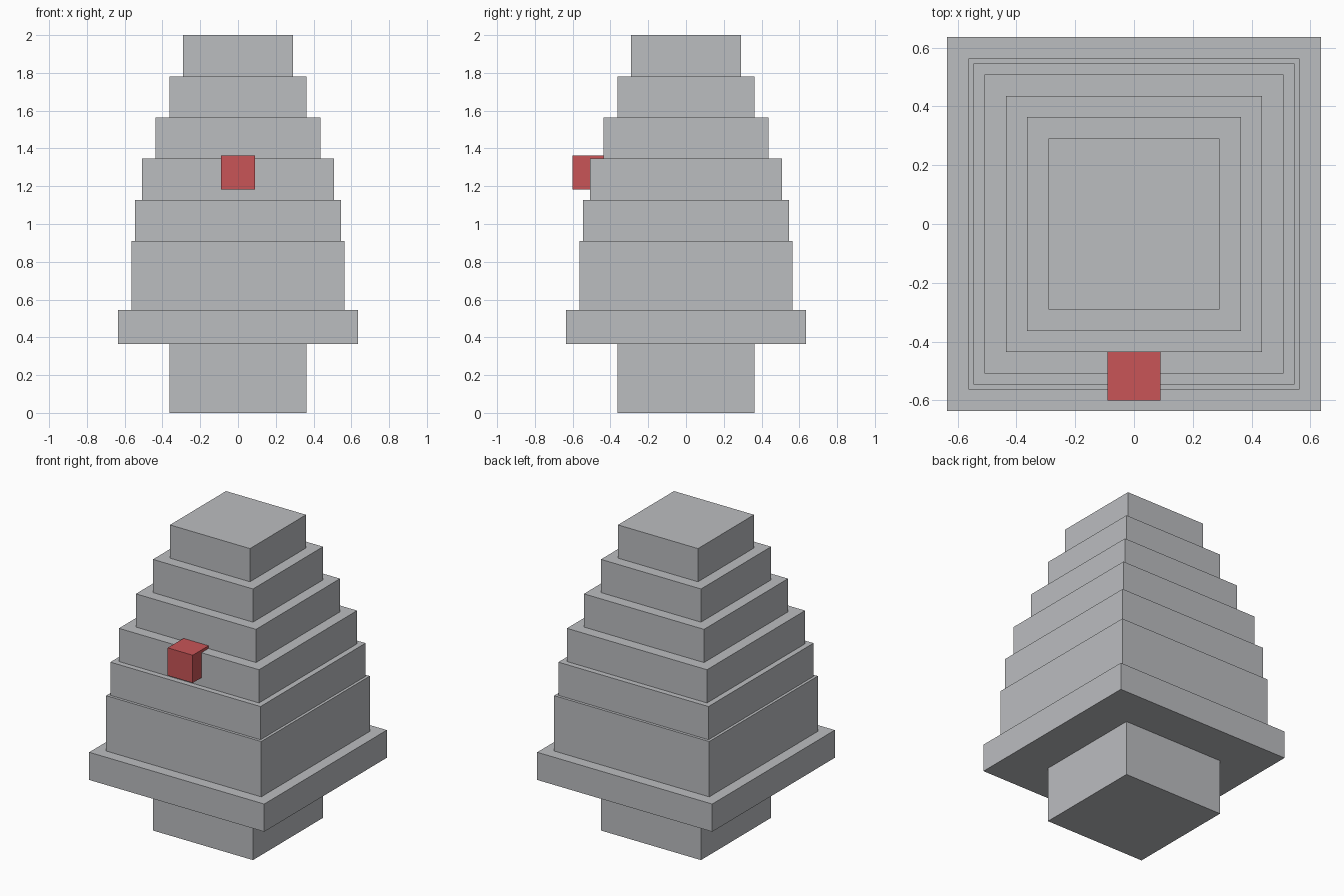
import bpy
import bmesh
from mathutils import Matrix

cube = bpy.data.objects.get("Cube")
if cube:
    bpy.data.objects.remove(cube, do_unlink=True)

UNIT = 2 / 55  # building module: the tower is 55 modules tall


def make_material(name, rgb):
    mat = bpy.data.materials.new(name)
    mat.use_nodes = True
    color = (*rgb, 1)
    mat.diffuse_color = color
    mat.node_tree.nodes["Principled BSDF"].inputs["Base Color"].default_value = color
    return mat


def box(name, size, center, mat):
    """Flat-sided box, size and centre in modules."""
    bm = bmesh.new()
    bmesh.ops.create_cube(bm, size=UNIT, matrix=Matrix.Diagonal((*size, 1)))
    mesh = bpy.data.meshes.new(name)
    bm.to_mesh(mesh)
    bm.free()
    mesh.materials.append(mat)
    obj = bpy.data.objects.new(name, mesh)
    obj.location = [c * UNIT for c in center]
    bpy.context.collection.objects.link(obj)
    return obj


grey = make_material("light grey", (0.50, 0.51, 0.53))
red = make_material("red", (0.58, 0.09, 0.095))

# Stacked square tiers, bottom to top: name, width, height
tiers = [
    ("base", 20, 10),
    ("brim", 35, 5),
    ("lower_body", 31, 10),
    ("tier_1", 30, 6),
    ("tier_2", 28, 6),
    ("tier_3", 24, 6),
    ("tier_4", 20, 6),
    ("top_tier", 16, 6),
]
z = 0
for name, width, height in tiers:
    box(name, (width, width, height), (0, 0, z + height / 2), grey)
    z += height

# Red block set into the front
box("front_block", (5, 5, 5), (0, -14, 35), red)
